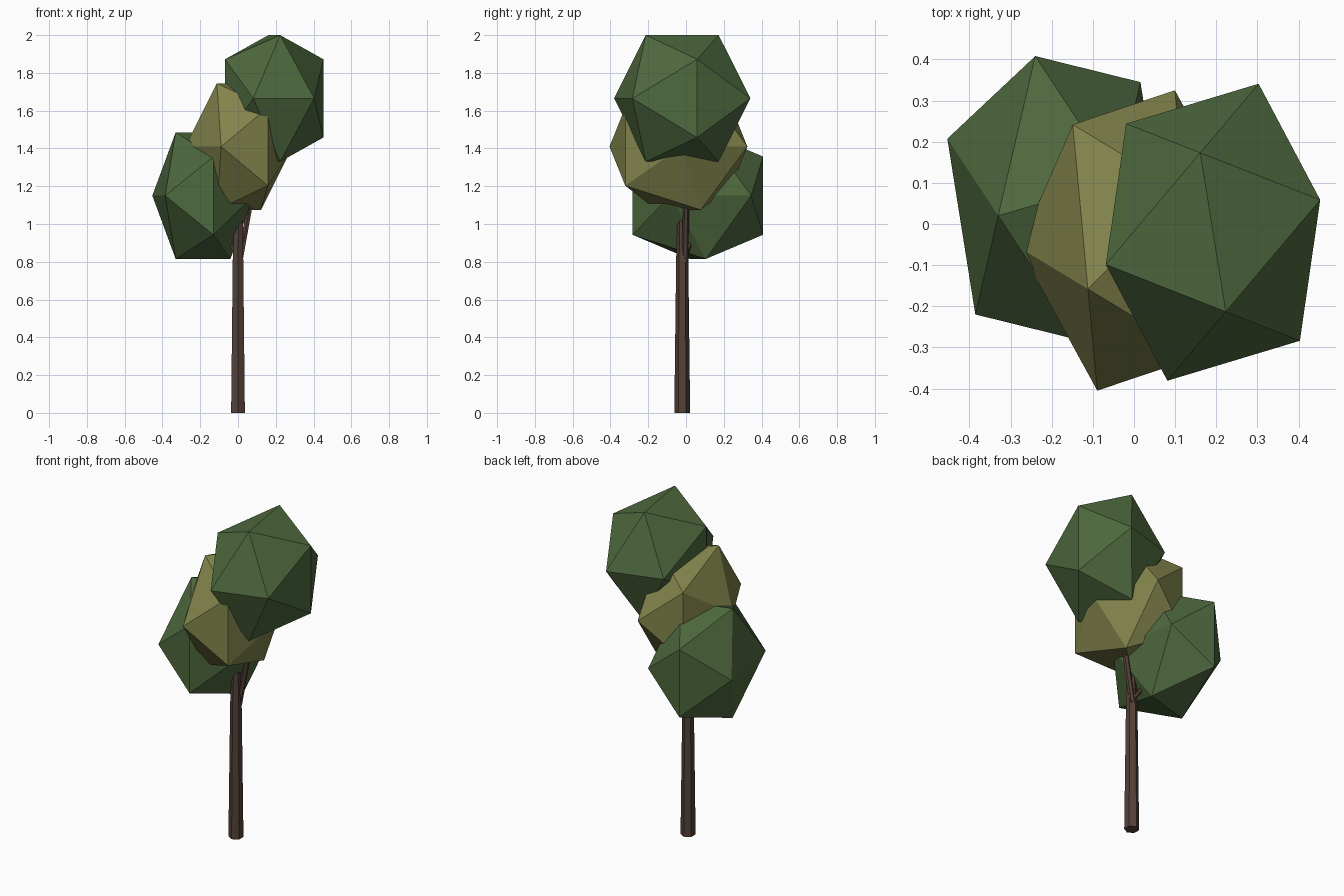
import bpy, bmesh, math
from mathutils import Vector

if "Cube" in bpy.data.objects:
    bpy.data.objects.remove(bpy.data.objects["Cube"])

PHI = (1 + math.sqrt(5)) / 2


def material(name, rgb):
    m = bpy.data.materials.new(name)
    m.diffuse_color = (*rgb, 1)
    m.use_nodes = True
    m.node_tree.nodes["Principled BSDF"].inputs["Base Color"].default_value = m.diffuse_color
    return m


GREEN = material("leaf green", (0.076, 0.141, 0.048))
OLIVE = material("olive leaf", (0.223, 0.231, 0.072))
BROWN = material("bark brown", (0.089, 0.053, 0.038))


def add_object(name, bm, mat):
    bmesh.ops.recalc_face_normals(bm, faces=bm.faces[:])
    me = bpy.data.meshes.new(name)
    bm.to_mesh(me)
    bm.free()
    me.materials.append(mat)
    ob = bpy.data.objects.new(name, me)
    bpy.context.collection.objects.link(ob)
    return ob


def foliage(name, centre, u, v, w, mat):
    """Stretched icosahedron spanned by three axis vectors."""
    c, u, v, w = (Vector(a) for a in (centre, u, v, w))
    bm = bmesh.new()
    for s in (-1, 1):
        for t in (-1, 1):
            for p in (s * PHI * u + t * w, s * v + t * PHI * w, s * u + t * PHI * v):
                bm.verts.new(c + p)
    bmesh.ops.convex_hull(bm, input=bm.verts[:])
    return add_object(name, bm, mat)


def limb(name, rings, mat, sides=6):
    """Faceted tube through (x, y, z, radius) rings, capped at both ends."""
    bm = bmesh.new()
    loops = []
    for x, y, z, r in rings:
        loops.append([bm.verts.new((x + r * math.sin(math.tau * i / sides),
                                    y - r * math.cos(math.tau * i / sides), z))
                      for i in range(sides)])
    for a, b in zip(loops, loops[1:]):
        for i in range(sides):
            j = (i + 1) % sides
            bm.faces.new((a[i], a[j], b[j], b[i]))
    bm.faces.new(loops[0][::-1])
    bm.faces.new(loops[-1])
    return add_object(name, bm, mat)


# Leaf clumps
UP = (0, 0, 0.207)
foliage("top_foliage", (0.192, -0.02, 1.665), (0.161, 0.0485, 0), (0.031, -0.193, 0), UP, GREEN)
foliage("left_foliage", (-0.185, 0.0625, 1.15), (-0.034, 0.2135, 0), (-0.145, -0.0425, 0), UP, GREEN)
foliage("middle_foliage", (0.005, -0.04, 1.41), (-0.095, 0.174, 0), (-0.117, -0.118, 0), UP, OLIVE)

# Trunk and branches
limb("trunk", [(0, -0.02, 0, 0.042), (0, -0.02, 0.82, 0.032), (0.005, -0.022, 1.2, 0.02)], BROWN)
limb("right_branch", [(0.008, -0.005, 0.8, 0.018), (0.06, 0.0, 1.08, 0.016),
                      (0.14, -0.01, 1.45, 0.01)], BROWN)
limb("left_branch", [(0, -0.005, 0.83, 0.016), (-0.04, 0.02, 0.9, 0.014),
                     (-0.15, 0.05, 1.1, 0.01)], BROWN)
